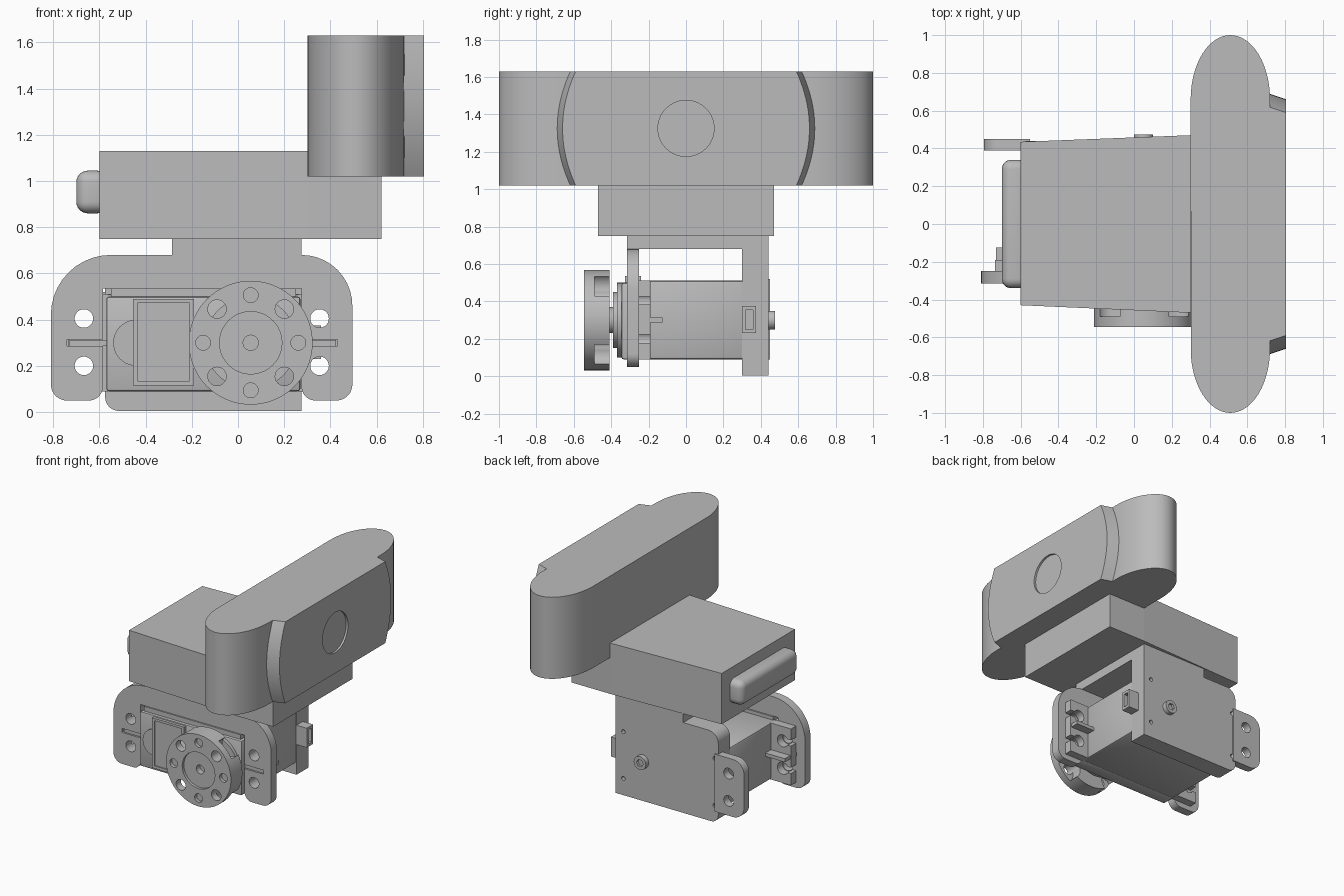
import bpy, bmesh, math
from mathutils import Vector

old = bpy.data.objects.get("Cube")
if old:
    bpy.data.objects.remove(old, do_unlink=True)

grey = bpy.data.materials.new("plain grey")
grey.use_nodes = True
colour = (0.5, 0.5, 0.5, 1)
grey.diffuse_color = colour
grey.node_tree.nodes["Principled BSDF"].inputs["Base Color"].default_value = colour


def place(axis, u, w, t):
    return {"x": (t, u, w), "y": (u, t, w), "z": (u, w, t)}[axis]


def prism(name, axis, pts, a, b, pts_b=None):
    """Extrude or loft a flat outline along an axis."""
    bm = bmesh.new()
    low = [bm.verts.new(place(axis, u, w, a)) for u, w in pts]
    high = [bm.verts.new(place(axis, u, w, b)) for u, w in (pts_b or pts)]
    bm.faces.new(low)
    bm.faces.new(high)
    n = len(pts)
    for i in range(n):
        j = (i + 1) % n
        bm.faces.new((low[i], low[j], high[j], high[i]))
    bmesh.ops.recalc_face_normals(bm, faces=bm.faces)
    mesh = bpy.data.meshes.new(name)
    bm.to_mesh(mesh)
    bm.free()
    mesh.materials.append(grey)
    ob = bpy.data.objects.new(name, mesh)
    bpy.context.collection.objects.link(ob)
    return ob


def activate(ob):
    bpy.ops.object.select_all(action="DESELECT")
    ob.select_set(True)
    bpy.context.view_layer.objects.active = ob


def box(name, x, y, z):
    return prism(name, "y", [(x[0], z[0]), (x[1], z[0]), (x[1], z[1]), (x[0], z[1])], *y)


def disc(name, u, w, r, a, b, axis="y", n=40):
    ring = [(u + r * math.cos(i * math.tau / n), w + r * math.sin(i * math.tau / n)) for i in range(n)]
    return prism(name, axis, ring, a, b)


def rounded(corners, steps=10):
    """Outline whose corners (u, w, radius) are rounded."""
    out = []
    for i, (u, w, r) in enumerate(corners):
        p = Vector((u, w))
        if not r:
            out.append((u, w))
            continue
        d1 = (Vector(corners[i - 1][:2]) - p).normalized()
        d2 = (Vector(corners[(i + 1) % len(corners)][:2]) - p).normalized()
        for k in range(steps + 1):
            t = k / steps * math.pi / 2
            out.append(tuple(p + d1 * r * (1 - math.sin(t)) + d2 * r * (1 - math.cos(t))))
    return out


def cut(ob, cutters):
    for c in cutters:
        activate(ob)
        mod = ob.modifiers.new("cut", "BOOLEAN")
        mod.operation = "DIFFERENCE"
        mod.solver = "EXACT"
        mod.object = c
        bpy.ops.object.modifier_apply(modifier=mod.name)
        bpy.data.objects.remove(c, do_unlink=True)


def bevel(ob, width, segments):
    activate(ob)
    mod = ob.modifiers.new("round", "BEVEL")
    mod.width = width
    mod.segments = segments
    bpy.ops.object.modifier_apply(modifier=mod.name)


# Camera housing with elliptical ends
cx, rx, ry, flat = 0.51, 0.21, 0.34, 0.66
outline = []
for i in range(65):
    a = math.pi * i / 32
    side = 1 if i <= 32 else -1
    outline.append((cx + rx * math.cos(a), side * flat + ry * math.sin(a)))
outline.pop()
outline.append((cx + rx, -flat))
prism("camera_housing", "z", outline, 1.02, 1.63)


# Raised face plate with bowed ends and a shallow lens recess
def bowed(half):
    right = [(half + 0.07 * (1 - (k / 10 - 1) ** 2), 1.02 + 0.0305 * k) for k in range(21)]
    return right + [(-y, z) for y, z in reversed(right)]


face = prism("camera_face", "x", bowed(0.62), 0.6, 0.805, None)
bpy.data.objects.remove(face, do_unlink=True)
face = prism("camera_face", "x", bowed(0.62), 0.715, 0.805, bowed(0.59))
cut(face, [disc("lens_cutter", 0, 1.325, 0.15, 0.79, 0.9, "x", 64)])

# Tapered main box and rounded rear bar
prism("main_box", "z", [(-0.6, -0.43), (0.3, -0.47), (0.3, 0.47), (-0.6, 0.435)], 0.75, 1.13)
box("box_front", (0.3, 0.62), (-0.47, 0.47), (0.75, 1.03))
bar = box("rear_bar", (-0.7, -0.56), (-0.34, 0.34), (0.86, 1.045))
bevel(bar, 0.05, 6)

# Bracket: bridge, front plate and back plate
box("bracket_bridge", (-0.285, 0.275), (-0.315, 0.44), (0.68, 0.76))
front = prism("front_plate", "y", rounded([
    (-0.81, 0.05, 0.07), (-0.585, 0.05, 0.06), (-0.585, 0.535, 0), (0.275, 0.535, 0),
    (0.275, 0.05, 0.06), (0.495, 0.05, 0.07), (0.495, 0.68, 0.22), (0.275, 0.68, 0),
    (-0.285, 0.68, 0), (-0.81, 0.68, 0.26)]), -0.315, -0.25)
holes = [disc("hole_cutter", x, z, 0.04, -0.5, 0) for x in (-0.667, 0.353) for z in (0.2, 0.405)]
slits = [box("slit_cutter", x, (-0.5, 0), (0.285, 0.315)) for x in ((-0.74, -0.55), (0.24, 0.43))]
cut(front, holes + slits)

back = prism("back_plate", "y", rounded([
    (-0.575, 0.005, 0.06), (0.275, 0.005, 0), (0.275, 0.68, 0), (-0.575, 0.68, 0.08)]), 0.3, 0.44)
cut(back, [disc("screw_cutter", x, z, 0.015, 0.41, 0.6, n=16) for x in (0.21, -0.545) for z in (0.13, 0.48)])
ear = prism("back_ear", "y", rounded([
    (-0.795, 0.09, 0.09), (-0.55, 0.09, 0), (-0.55, 0.52, 0), (-0.795, 0.52, 0.09)]), 0.39, 0.45)
cut(ear, [disc("hole_cutter", -0.667, z, 0.04, 0.3, 0.6) for z in (0.2, 0.405)])

# Back pivot bolt
bolt = disc("pivot_bolt", 0.05, 0.3, 0.05, 0.42, 0.475)
cut(bolt, [disc("socket_cutter", 0.05, 0.3, 0.028, 0.455, 0.6, n=6)])

# Cable socket
socket = box("cable_socket", (0.26, 0.36), (0.3, 0.375), (0.23, 0.375))
cut(socket, [box("socket_cutter", (0.32, 0.5), (0.318, 0.357), (0.25, 0.355))])

# Motor body and slotted mounting flanges
body = box("motor_body", (-0.57, 0.27), (-0.25, 0.32), (0.09, 0.512))
bevel(body, 0.015, 2)
for name, s, inner, outer, hole in (("left_flange", 1, 0.26, 0.43, 0.353),
                                    ("right_flange", -1, 0.56, 0.735, 0.667)):
    flange = box(name, sorted((s * inner, s * outer)), (-0.25, -0.19), (0.09, 0.512))
    cutters = [disc("hole_cutter", s * hole, z, 0.045, -0.5, 0) for z in (0.2, 0.405)]
    cutters += [box("slot_cutter", sorted((s * hole, s * 0.9)), (-0.5, 0), (z - 0.022, z + 0.022))
                for z in (0.2, 0.405)]
    cut(flange, cutters)
    box(name + "_rib", sorted((s * inner, s * (outer - 0.005))), (-0.305, -0.125), (0.287, 0.313))

# Motor front cover with trim and raised panel
cover = box("motor_cover", (-0.57, 0.27), (-0.345, -0.24), (0.09, 0.5))
bevel(cover, 0.012, 2)
box("cover_top_strip", (-0.55, 0.25), (-0.325, -0.24), (0.49, 0.535))
disc("cover_boss", -0.44, 0.3, 0.1, -0.355, -0.3)
panel = box("cover_panel", (-0.455, -0.19), (-0.365, -0.3), (0.115, 0.49))
cut(panel, [box("panel_cutter", (-0.435, -0.21), (-0.5, -0.357), (0.135, 0.472))])

# Output shaft stack
hx, hz = 0.055, 0.3
for name, r, a in (("output_collar", 0.2, -0.37), ("output_ring", 0.15, -0.39), ("output_shaft", 0.07, -0.42)):
    disc(name, hx, hz, r, a, -0.3, n=48)

# Round horn with hub recess, bolt holes and rim notches
horn = disc("motor_horn", hx, hz, 0.268, -0.545, -0.41, n=72)
cutters = [disc("hub_cutter", hx, hz, 0.135, -0.7, -0.525, n=48),
           disc("centre_cutter", hx, hz, 0.033, -0.7, -0.48, n=24)]
for i in range(8):
    a = i * math.pi / 4
    c, s = math.cos(a), math.sin(a)
    r = 0.04 if i % 2 else 0.032
    cutters.append(disc("bolt_cutter", hx + 0.206 * c, hz + 0.206 * s, r, -0.7, -0.3 if i % 2 else -0.52, n=24))
    if i % 2:
        cutters.append(disc("notch_cutter", hx + 0.25 * c, hz + 0.25 * s, 0.075, -0.49, -0.3, n=32))
cut(horn, cutters)

# Smooth curved surfaces while keeping edges sharp
for ob in bpy.context.scene.objects:
    if ob.type == "MESH":
        activate(ob)
        bpy.ops.object.shade_smooth_by_angle(angle=math.radians(30))
